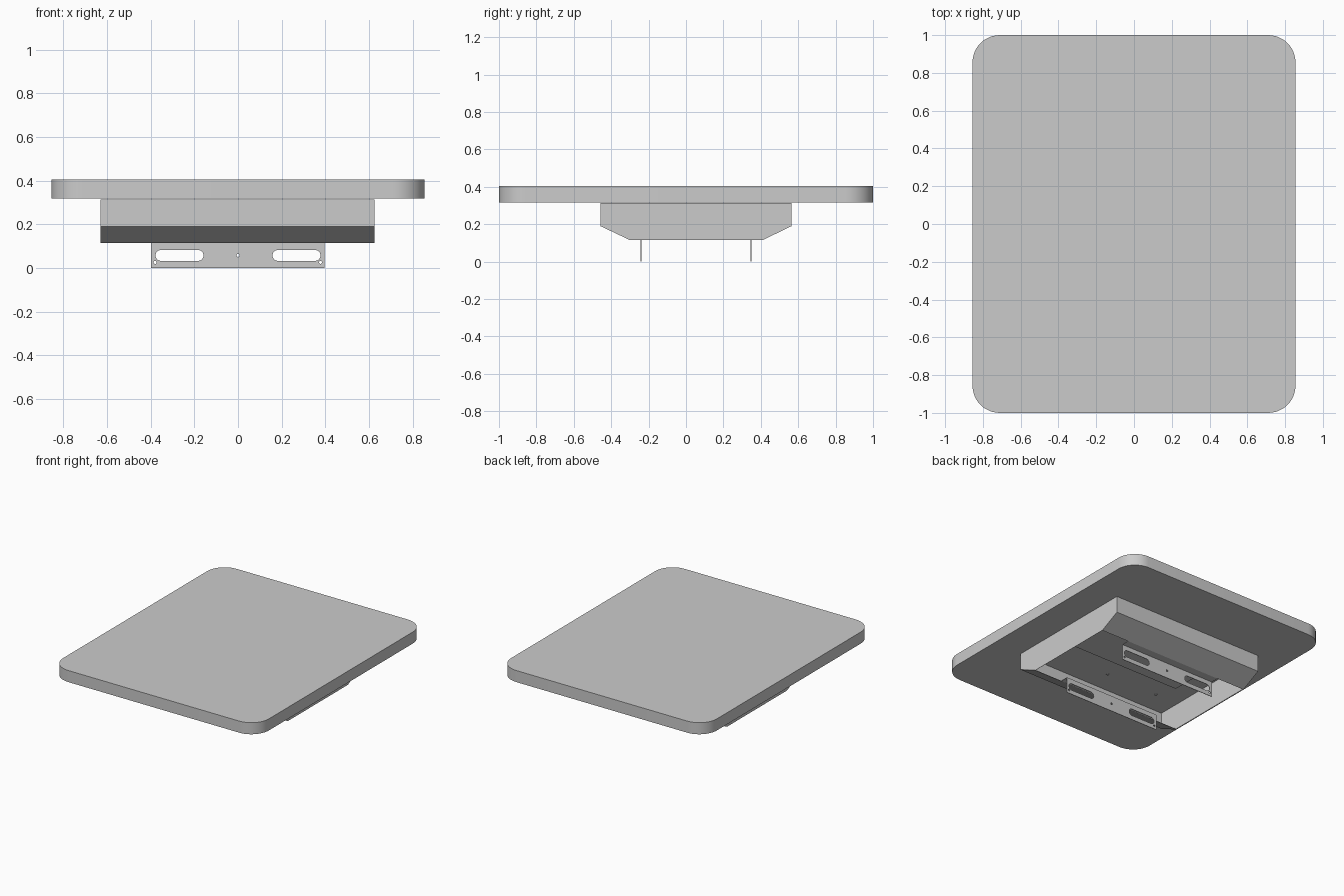
import bpy, bmesh
from math import sin, cos, pi

if "Cube" in bpy.data.objects:
    bpy.data.objects.remove(bpy.data.objects["Cube"])


def rounded_rect(cx, cy, hx, hy, r, n=8):
    """Outline with rounded corners; gives a capsule or circle when r fills it."""
    pts = []
    for k, (sx, sy) in enumerate([(1, 1), (-1, 1), (-1, -1), (1, -1)]):
        for i in range(n + 1):
            a = (k + i / n) * pi / 2
            p = (cx + sx * (hx - r) + r * cos(a), cy + sy * (hy - r) + r * sin(a))
            if all(abs(p[0] - q[0]) + abs(p[1] - q[1]) > 1e-5 for q in pts):
                pts.append(p)
    return pts


def plate(name, outlines, thickness, loc, upright=False):
    """Filled flat plate; outlines after the first become holes."""
    cu = bpy.data.curves.new(name, 'CURVE')
    cu.dimensions = '2D'
    cu.fill_mode = 'BOTH'
    cu.extrude = thickness / 2
    for pts in outlines:
        s = cu.splines.new('POLY')
        s.points.add(len(pts) - 1)
        for p, co in zip(s.points, pts):
            p.co = (co[0], co[1], 0, 1)
        s.use_cyclic_u = True
    ob = bpy.data.objects.new(name, cu)
    bpy.context.collection.objects.link(ob)
    ob.location = loc
    if upright:
        ob.rotation_euler.x = pi / 2
    bpy.ops.object.select_all(action='DESELECT')
    ob.select_set(True)
    bpy.context.view_layer.objects.active = ob
    bpy.ops.object.convert(target='MESH')
    bpy.ops.object.shade_smooth_by_angle()
    return bpy.context.object


def rect(x0, x1, y0, y1):
    return [(x0, y0), (x1, y0), (x1, y1), (x0, y1)]


# Table top
plate("table_top", [rounded_rect(0, 0, 0.855, 1.0, 0.145, 12)], 0.087, (0, 0, 0.3605))

# Sheet housing under the top, open at the bottom
profile = [(-0.30, 0.115), (-0.458, 0.19), (-0.458, 0.313),
           (0.565, 0.313), (0.565, 0.19), (0.41, 0.115)]
bm = bmesh.new()
left = [bm.verts.new((-0.629, y, z)) for y, z in profile]
right = [bm.verts.new((0.626, y, z)) for y, z in profile]
for i in range(5):
    bm.faces.new((left[i], left[i + 1], right[i + 1], right[i]))
bm.faces.new(left)
bm.faces.new(right)
bmesh.ops.recalc_face_normals(bm, faces=bm.faces)
# the shell is open, so check the ceiling points up
bm.normal_update()
ceiling = max(bm.faces, key=lambda f: f.calc_center_median().z)
if ceiling.normal.z < 0:
    bmesh.ops.reverse_faces(bm, faces=bm.faces)
me = bpy.data.meshes.new("housing")
bm.to_mesh(me)
bm.free()
housing = bpy.data.objects.new("housing", me)
bpy.context.collection.objects.link(housing)
mod = housing.modifiers.new("sheet", 'SOLIDIFY')
mod.thickness = 0.005
mod.offset = -1

# Slotted flanges and the lips that join them to the housing
holes = [rounded_rect(s * 0.268, 0.057, 0.11, 0.025, 0.025) for s in (-1, 1)]
holes += [rounded_rect(x, z, 0.007, 0.007, 0.007, 4)
          for x, z in [(0, 0.057), (-0.38, 0.025), (0.378, 0.025)]]
for side, y, y_edge in (("front", -0.24, -0.30), ("back", 0.348, 0.41)):
    plate(side + "_flange", [rect(-0.398, 0.396, 0, 0.117)] + holes,
          0.004, (0, y, 0), upright=True)
    plate(side + "_lip", [rect(-0.398, 0.396, min(y, y_edge), max(y, y_edge))],
          0.004, (0, 0, 0.117))

# Thin backing plate and fixing screws on the housing ceiling
plate("backing_plate", [rect(-0.48, 0.48, -0.13, 0.24)], 0.004, (0, 0, 0.306))
for i, x in enumerate((-0.43, 0, 0.43)):
    plate(f"screw_{i + 1}", [rounded_rect(x, -0.28, 0.01, 0.01, 0.01, 3)],
          0.004, (0, 0, 0.306))
